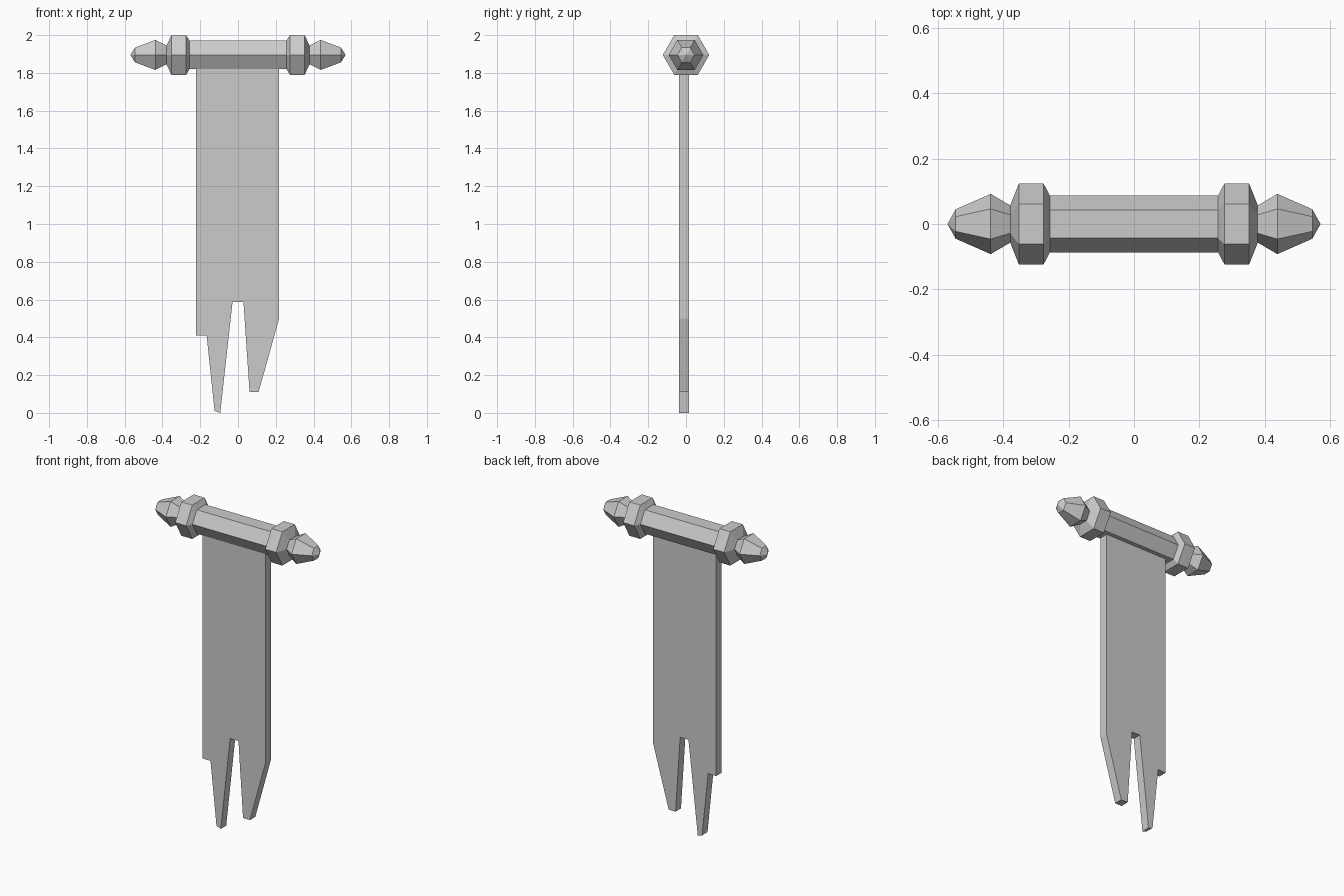
import bpy
import bmesh
from math import cos, sin, pi

cube = bpy.data.objects.get("Cube")
if cube:
    bpy.data.objects.remove(cube, do_unlink=True)

grey = bpy.data.materials.new("plain grey")
grey.use_nodes = True
COLOUR = (0.6, 0.6, 0.6, 1)
grey.diffuse_color = COLOUR
grey.node_tree.nodes["Principled BSDF"].inputs["Base Color"].default_value = COLOUR

ROD_Z = 1.895
SIDES = 6


def finish(name, bm):
    bmesh.ops.recalc_face_normals(bm, faces=bm.faces)
    mesh = bpy.data.meshes.new(name)
    bm.to_mesh(mesh)
    bm.free()
    mesh.materials.append(grey)
    obj = bpy.data.objects.new(name, mesh)
    bpy.context.collection.objects.link(obj)
    return obj


def turned(name, profile, side=1):
    """Six-sided lathe along x from (x, radius) pairs, capped at both ends."""
    bm = bmesh.new()
    rings = []
    for x, r in profile:
        count = SIDES if r else 1
        rings.append([bm.verts.new((side * x, r * cos(2 * pi * i / SIDES),
                                    ROD_Z + r * sin(2 * pi * i / SIDES)))
                      for i in range(count)])
    for a, b in zip(rings, rings[1:]):
        for i in range(SIDES):
            j = (i + 1) % SIDES
            if len(b) == 1:
                bm.faces.new((a[i], a[j], b[0]))
            else:
                bm.faces.new((a[i], a[j], b[j], b[i]))
    for ring in (rings[0], rings[-1]):
        if len(ring) > 1:
            bm.faces.new(ring)
    return finish(name, bm)


# Crossbar
turned("crossbar", [(-0.27, 0.087), (0.27, 0.087)])

# Collars and pointed finials at both ends
for label, side in (("left", 1), ("right", -1)):
    turned(label + "_collar",
           [(0.257, 0.087), (0.276, 0.123), (0.352, 0.123), (0.378, 0.058)], side)
    turned(label + "_finial",
           [(0.37, 0.052), (0.438, 0.092), (0.545, 0.045), (0.57, 0)], side)

# Hanging cloth with a torn lower edge
outline = [(-0.222, 1.85), (-0.222, 0.41), (-0.166, 0.41), (-0.124, 0.01),
           (-0.094, 0), (-0.029, 0.587), (0.029, 0.587), (0.061, 0.11),
           (0.109, 0.11), (0.218, 0.5), (0.218, 1.85)]
bm = bmesh.new()
face = bm.faces.new([bm.verts.new((x, -0.037, z)) for x, z in outline])
extruded = bmesh.ops.extrude_face_region(bm, geom=[face], use_keep_orig=True)
back = [v for v in extruded["geom"] if isinstance(v, bmesh.types.BMVert)]
bmesh.ops.translate(bm, verts=back, vec=(0, 0.054, 0))
finish("banner_cloth", bm)
